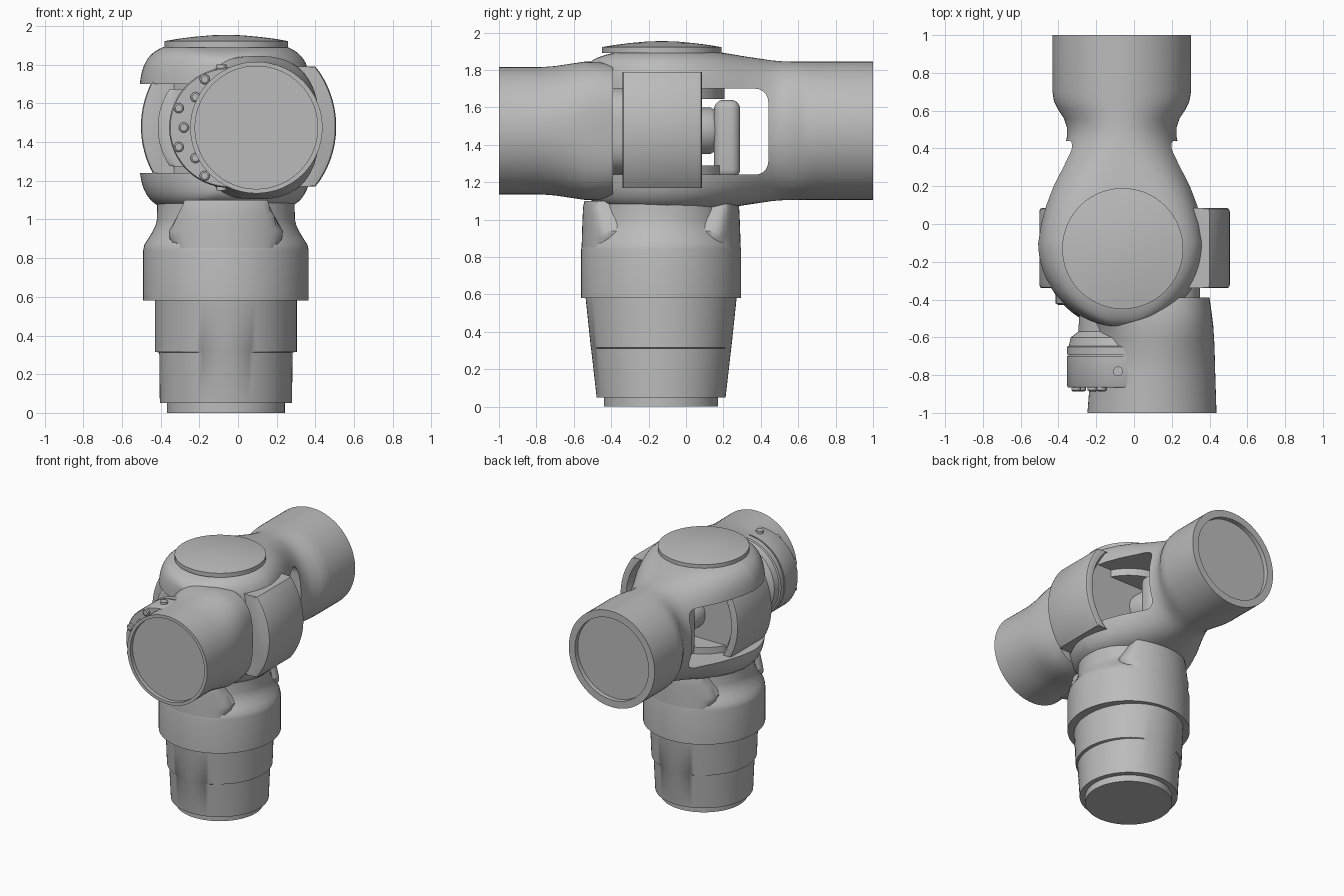
import bpy, bmesh
from math import sin, cos, pi, radians, copysign
from mathutils import Vector

old = bpy.data.objects.get("Cube")
if old:
    bpy.data.objects.remove(old, do_unlink=True)

grey = bpy.data.materials.new("plain_grey")
grey.use_nodes = True
colour = (0.5, 0.5, 0.5, 1)
grey.diffuse_color = colour
grey.node_tree.nodes["Principled BSDF"].inputs["Base Color"].default_value = colour

CX, CY, CZ = -0.0625, -0.133, 1.475   # column axis and arm height


def clamp(v, m):
    return max(-m, min(m, v))


def ring(axis, pos, centre, a, b, n=2, lim_a=9, lim_b=9, count=80):
    """Superellipse section across an axis, optionally flattened at its limits."""
    pts = []
    for i in range(count):
        t = 2 * pi * (i + 0.5) / count
        u = clamp(a * copysign(abs(cos(t)) ** (2 / n), cos(t)), lim_a) + centre[0]
        v = clamp(b * copysign(abs(sin(t)) ** (2 / n), sin(t)), lim_b) + centre[1]
        pts.append(Vector((u, pos, v)) if axis == "y" else Vector((u, v, pos)))
    return pts


def smooth(ob):
    bpy.ops.object.select_all(action="DESELECT")
    ob.select_set(True)
    bpy.context.view_layer.objects.active = ob
    bpy.ops.object.shade_smooth_by_angle(angle=radians(35))


def finish(name, bm):
    bmesh.ops.recalc_face_normals(bm, faces=bm.faces[:])
    me = bpy.data.meshes.new(name)
    bm.to_mesh(me)
    bm.free()
    me.materials.append(grey)
    ob = bpy.data.objects.new(name, me)
    bpy.context.collection.objects.link(ob)
    smooth(ob)
    return ob


def loft(name, rings):
    bm = bmesh.new()
    rows = [[bm.verts.new(p) for p in r] for r in rings]
    for r, s in zip(rows, rows[1:]):
        for i in range(len(r)):
            j = (i + 1) % len(r)
            bm.faces.new((r[i], r[j], s[j], s[i]))
    bm.faces.new(rows[0])
    bm.faces.new(rows[-1])
    return finish(name, bm)


def turned(name, axis, centre, profile, **kw):
    """Round part from (position, radius) pairs."""
    return loft(name, [ring(axis, p, centre, r, r, **kw) for p, r in profile])


def box(name, lo, hi, bevel):
    bm = bmesh.new()
    bmesh.ops.create_cube(bm, size=1)
    lo, hi = Vector(lo), Vector(hi)
    for v in bm.verts:
        v.co = (lo + hi) / 2 + v.co * (hi - lo)
    bmesh.ops.bevel(bm, geom=bm.edges[:], offset=bevel, segments=5,
                    profile=0.5, affect="EDGES")
    return finish(name, bm)


# Tapered column with a stepped sleeve and collar
axis_c = (CX, CY)
turned("base_disc", "z", axis_c, [(0, 0.305), (0.08, 0.305)])
loft("lower_column", [ring("z", z, axis_c, a, b) for z, a, b in (
    (0.05, 0.342, 0.345), (0.312, 0.345, 0.375),
    (0.316, 0.367, 0.376), (0.6, 0.367, 0.406))])
turned("collar", "z", axis_c, [
    (0.58, 0.428), (0.84, 0.428), (0.87, 0.422), (0.90, 0.402), (0.94, 0.378),
    (0.97, 0.364), (1.0, 0.357), (1.09, 0.355)])
loft("collar_lugs", [ring("z", z, axis_c, r, r, lim_a=w) for z, r, w in (
    (0.80, 0.426, 0.24), (0.84, 0.426, 0.245), (0.90, 0.424, 0.29),
    (0.94, 0.423, 0.295), (1.02, 0.42, 0.25), (1.07, 0.417, 0.225),
    (1.10, 0.41, 0.215))])

# Yoke: round front, waist, then the rear tube with a recessed end
sections = []
for k in range(20):
    t = pi / 2 * (1 - k / 20) * 0.97
    sections.append((-0.1 - 0.446 * sin(t), 0.4475 * cos(t),
                     0.25 + 0.19 * cos(t) ** 0.5, 4.5))
sections += [(-0.1, 0.4475, 0.44, 4.5), (0, 0.432, 0.436, 4.4),
             (0.1, 0.407, 0.428, 4), (0.2, 0.375, 0.417, 3.4),
             (0.3, 0.335, 0.40, 2.8), (0.4, 0.303, 0.385, 2.3),
             (0.46, 0.291, 0.376, 2.1), (0.51, 0.29, 0.372, 2),
             (0.56, 0.307, 0.37, 2), (0.61, 0.34, 0.37, 2),
             (0.65, 0.359, 0.37, 2), (0.7, 0.367, 0.37, 2),
             (1, 0.367, 0.37, 2), (1, 0.315, 0.315, 2), (0.965, 0.315, 0.315, 2)]
yoke = loft("yoke", [ring("y", y, (-0.065, CZ), a, b, n) for y, a, b, n in sections])

# Slot through the yoke
cutter = box("slot_cutter", (-1, -1.2, 1.24), (1, 0.44, 1.7), 0.07)
cutter.hide_render = True
cut = yoke.modifiers.new("slot", "BOOLEAN")
cut.operation = "DIFFERENCE"
cut.solver = "EXACT"
cut.object = cutter
bpy.context.view_layer.objects.active = yoke
bpy.ops.object.modifier_apply(modifier=cut.name)
bpy.data.objects.remove(cutter, do_unlink=True)
smooth(yoke)

# Domed cap on the yoke
turned("top_cap", "z", (-0.06, -0.13), [
    (1.89, 0.32), (1.922, 0.32), (1.934, 0.25), (1.944, 0.17),
    (1.952, 0.08), (1.954, 0.02)])

# Swivel drum between the yoke plates, dished at the back
turned("swivel_drum", "y", (0.003, 1.48), [
    (-0.34, 0.49), (-0.335, 0.5), (-0.32, 0.505), (0.065, 0.505), (0.08, 0.5),
    (0.085, 0.49), (0.085, 0.45), (0.03, 0.42)], lim_b=0.31)
turned("drum_core", "y", (-0.06, CZ), [(-0.43, 0.34), (-0.42, 0.355), (-0.3, 0.355)],
       lim_b=0.2)
turned("drum_hub", "y", (-0.06, CZ), [(0, 0.125), (0.13, 0.125), (0.17, 0.1)])
box("hub_bracket", (-0.2, 0.15, 1.22), (0.08, 0.29, 1.64), 0.05)
for name, low, high in (("upper_bearing", 1.645, 1.72), ("lower_bearing", 1.22, 1.29)):
    turned(name, "z", axis_c, [(low, 0.34), (high, 0.34)])

# Front arm: round open end that swells into a squarer saddle
loft("front_arm", [ring("y", y, (x, CZ), a, b, n) for y, x, a, b, n in (
    (-0.97, 0.095, 0.317, 0.317, 2), (-1, 0.095, 0.317, 0.317, 2),
    (-1, 0.095, 0.342, 0.34, 2), (-0.78, 0.1, 0.33, 0.34, 2),
    (-0.7, 0.105, 0.323, 0.346, 2.05), (-0.62, 0.105, 0.32, 0.358, 2.2),
    (-0.54, 0.1, 0.32, 0.37, 2.5), (-0.46, 0.08, 0.33, 0.368, 2.8),
    (-0.39, 0.07, 0.33, 0.355, 3), (-0.39, 0.07, 0.28, 0.24, 3),
    (-0.3, 0.07, 0.28, 0.24, 3))])

# Drive flange beside the arm, with staggered bolts
FX = -0.045
turned("drive_flange", "y", (FX, CZ), [
    (-0.865, 0.29), (-0.865, 0.305), (-0.855, 0.311), (-0.70, 0.311), (-0.70, 0.303),
    (-0.69, 0.303), (-0.69, 0.311), (-0.65, 0.311), (-0.645, 0.3), (-0.6, 0.29),
    (-0.57, 0.25), (-0.4, 0.24)])
for k in range(-3, 4):
    ang = pi + radians(21) * k
    rad = 0.28 if k % 2 else 0.235
    turned("flange_bolt", "y", (FX + rad * cos(ang), CZ + rad * sin(ang)),
           [(-0.886, 0.018), (-0.88, 0.026), (-0.85, 0.026)], count=20)
for side in (-1, 1):
    z = CZ + side * 0.3
    turned("side_bolt", "z", (-0.085, -0.78),
           [(z - 0.025, 0.026), (z + 0.025, 0.026)], count=20)
